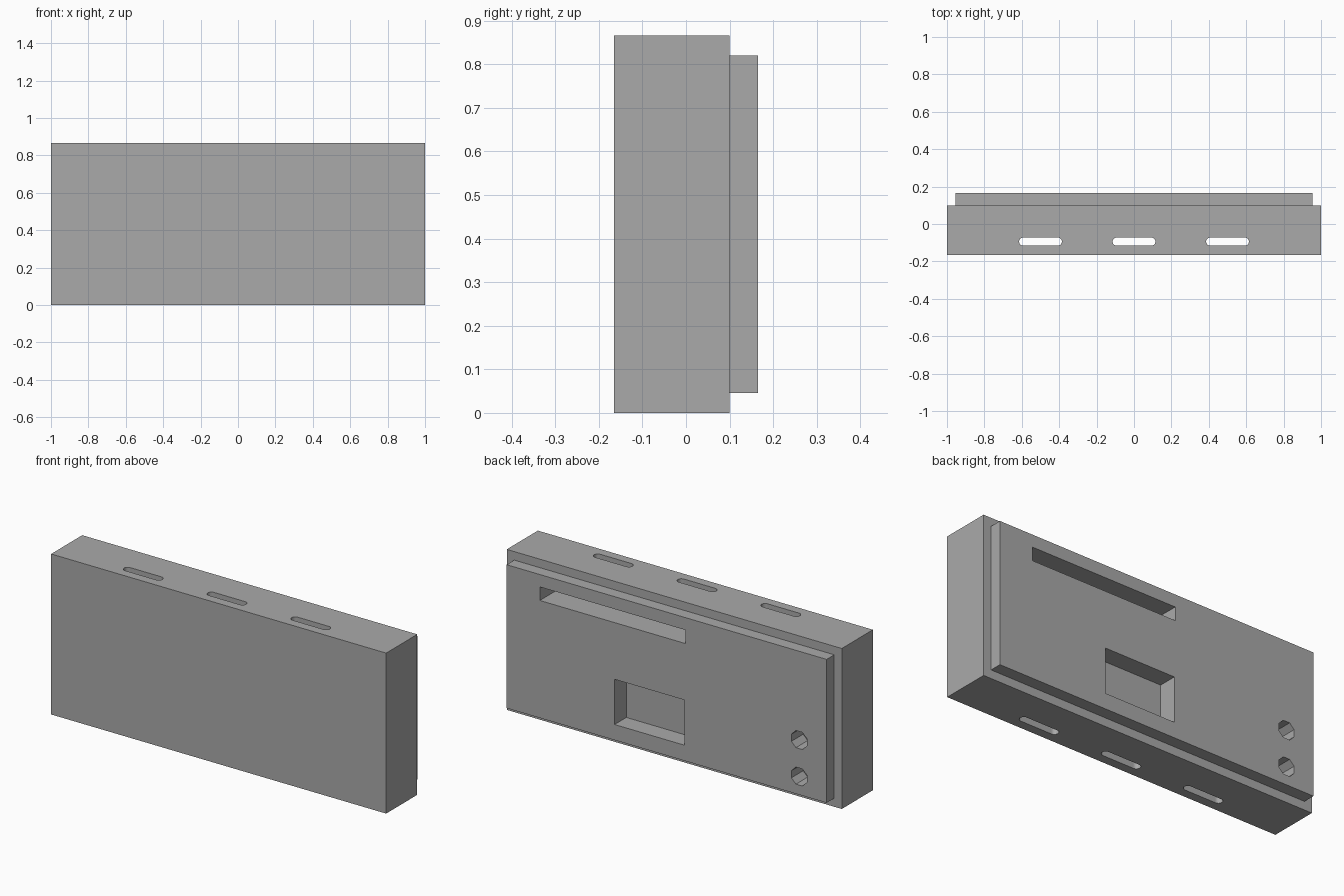
import bpy, bmesh, math
from mathutils import Matrix

default = bpy.data.objects.get("Cube")
if default:
    bpy.data.objects.remove(default, do_unlink=True)

grey = bpy.data.materials.new("plain_grey")
grey.use_nodes = True
colour = (0.4, 0.4, 0.4, 1)
grey.diffuse_color = colour
grey.node_tree.nodes["Principled BSDF"].inputs["Base Color"].default_value = colour


def link(name, bm):
    bmesh.ops.recalc_face_normals(bm, faces=bm.faces)
    mesh = bpy.data.meshes.new(name)
    bm.to_mesh(mesh)
    bm.free()
    mesh.materials.append(grey)
    obj = bpy.data.objects.new(name, mesh)
    bpy.context.collection.objects.link(obj)
    return obj


def box(name, x, y, z):
    bm = bmesh.new()
    bmesh.ops.create_cube(bm, size=1)
    for v in bm.verts:
        v.co = [lo + (c + 0.5) * (hi - lo) for c, (lo, hi) in zip(v.co, (x, y, z))]
    return link(name, bm)


def prism(name, points, low, high):
    """Extrude an xy outline from z = low to z = high."""
    bm = bmesh.new()
    face = bm.faces.new([bm.verts.new((px, py, low)) for px, py in points])
    up = bmesh.ops.extrude_face_region(bm, geom=[face])["geom"]
    bmesh.ops.translate(bm, vec=(0, 0, high - low),
                        verts=[g for g in up if isinstance(g, bmesh.types.BMVert)])
    return link(name, bm)


def arc(cx, cy, r, start, end, steps):
    angles = [start + (end - start) * i / steps for i in range(steps + 1)]
    return [(cx + r * math.cos(a), cy + r * math.sin(a)) for a in angles]


def combine(target, tool, operation):
    """Apply a boolean to the target and remove the tool object."""
    mod = target.modifiers.new("join", 'BOOLEAN')
    mod.object, mod.operation, mod.solver = tool, operation, 'EXACT'
    bpy.context.view_layer.update()
    graph = bpy.context.evaluated_depsgraph_get()
    mesh = bpy.data.meshes.new_from_object(target.evaluated_get(graph))
    target.modifiers.clear()
    target.data = mesh
    bpy.data.objects.remove(tool, do_unlink=True)


# Main slab with the smaller raised plate on its back
back = 0.165
case = box("case", (-1, 1), (-back, 0.1), (0, 0.866))
combine(case, box("back_plate", (-0.955, 0.955), (0.05, back), (0.046, 0.82)), 'UNION')

# Rounded slots running from top to bottom
for x in (-0.5, 0, 0.5):
    r, half, y, q = 0.0215, 0.093, -0.094, math.pi / 2
    outline = arc(x + half, y, r, -q, q, 12) + arc(x - half, y, r, q, 3 * q, 12)
    combine(case, prism("vent_slot", outline, -0.1, 1), 'DIFFERENCE')

# Long groove and rectangular pocket in the back
combine(case, box("groove", (-0.113, 0.757), (0, 0.3), (0.68, 0.753)), 'DIFFERENCE')
combine(case, box("pocket", (-0.108, 0.311), (0.065, 0.3), (0.13, 0.374)), 'DIFFERENCE')

# Two octagonal holes in the back
for z in (0.144, 0.341):
    eighth = math.pi / 4
    outline = arc(0, 0, 0.05, eighth / 2, eighth * 7.5, 7)
    hole = prism("round_hole", outline, -0.3, -0.065)
    hole.data.transform(Matrix.Translation((-0.791, 0, z)) @ Matrix.Rotation(math.pi / 2, 4, 'X'))
    combine(case, hole, 'DIFFERENCE')

case.data.materials.clear()
case.data.materials.append(grey)
for p in case.data.polygons:
    p.material_index = 0
    p.use_smooth = False
